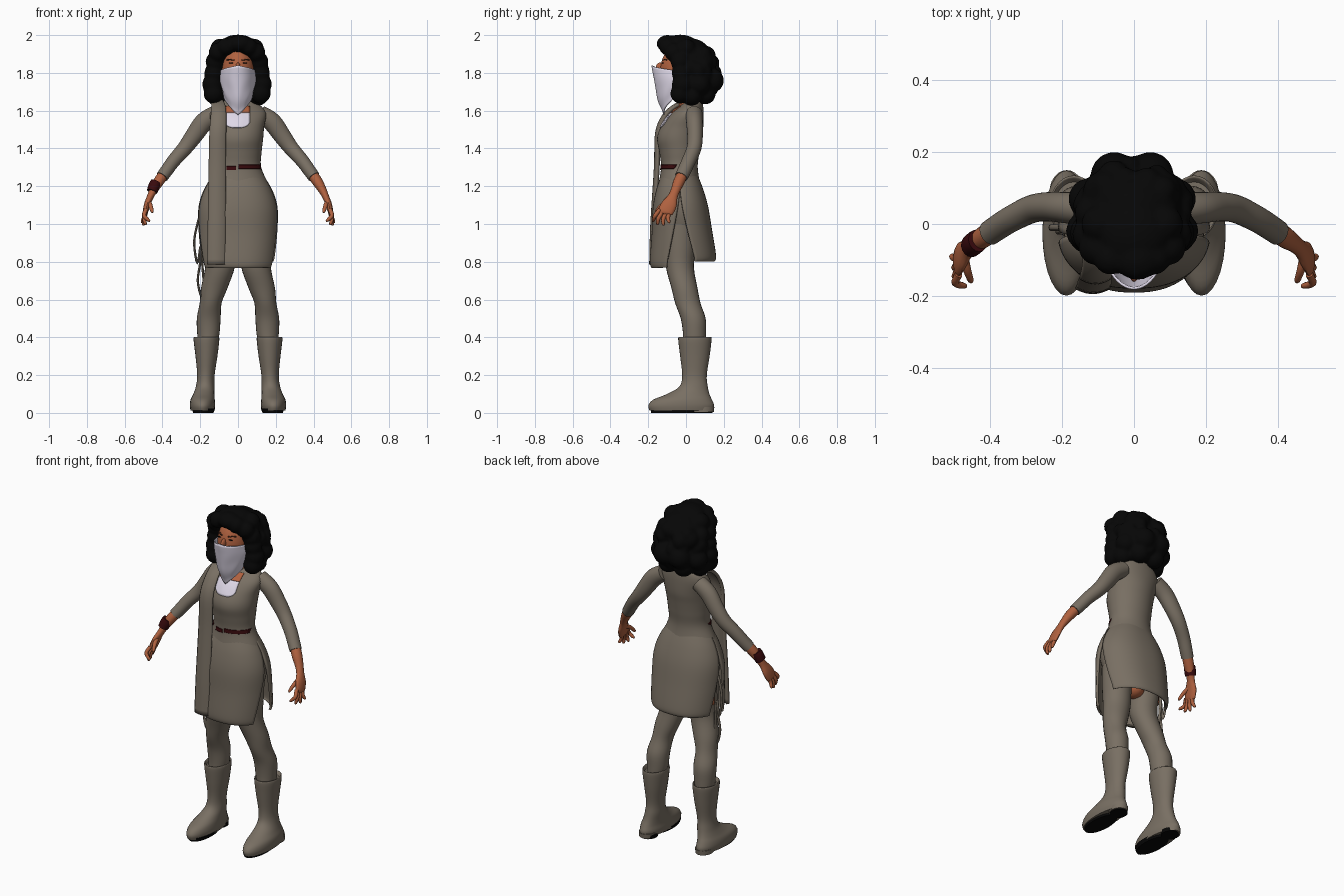
import bpy, bmesh, math, random
from mathutils import Vector, Matrix

if "Cube" in bpy.data.objects:
    bpy.data.objects.remove(bpy.data.objects["Cube"])

random.seed(4)


def material(name, rgb):
    m = bpy.data.materials.new(name)
    m.diffuse_color = (*rgb, 1)
    m.use_nodes = True
    m.node_tree.nodes["Principled BSDF"].inputs["Base Color"].default_value = m.diffuse_color
    return m


TAUPE = material("taupe_cloth", (0.19, 0.16, 0.125))
SKIN = material("skin", (0.43, 0.12, 0.05))
WHITE = material("white_cloth", (0.76, 0.71, 0.83))
BLACK = material("black", (0.002, 0.002, 0.002))
RED = material("dark_red_leather", (0.04, 0.003, 0.004))
BROWN = material("brown_brow", (0.06, 0.018, 0.01))


def finish(name, bm, mat, angle=50):
    bmesh.ops.recalc_face_normals(bm, faces=bm.faces[:])
    me = bpy.data.meshes.new(name)
    bm.to_mesh(me)
    bm.free()
    me.materials.append(mat)
    ob = bpy.data.objects.new(name, me)
    bpy.context.collection.objects.link(ob)
    bpy.ops.object.select_all(action='DESELECT')
    ob.select_set(True)
    bpy.context.view_layer.objects.active = ob
    bpy.ops.object.shade_smooth_by_angle(angle=math.radians(angle))
    return ob


def spline(rows, sub):
    """Smooth curve through rows of numbers."""
    out, n = [], len(rows)
    for i in range(n - 1):
        a, b, c, d = (rows[max(0, min(n - 1, i + k))] for k in (-1, 0, 1, 2))
        for j in range(sub):
            t = j / sub
            out.append([0.5 * (2 * q + (r - p) * t + (2 * p - 5 * q + 4 * r - s) * t * t
                               + (3 * q - p - 3 * r + s) * t ** 3)
                        for p, q, r, s in zip(a, b, c, d)])
    return out + [list(rows[-1])]


def loft(name, rows, mat, n=24, sub=4, flat=False, side=1):
    """Elliptical rings (x, y, z, rx, ry) skinned along a path."""
    pts = spline(rows, sub)
    bm = bmesh.new()
    rings = []
    for i, (x, y, z, rx, ry) in enumerate(pts):
        u, v = Vector((1, 0, 0)), Vector((0, 1, 0))
        if not flat:
            t = Vector(pts[min(i + 1, len(pts) - 1)][:3]) - Vector(pts[max(i - 1, 0)][:3])
            u = t.cross(v).normalized()
            v = u.cross(t).normalized()
        ring = []
        for k in range(n):
            a = 2 * math.pi * k / n
            p = Vector((x, y, z)) + u * rx * math.cos(a) + v * ry * math.sin(a)
            ring.append(bm.verts.new((p.x * side, p.y, p.z)))
        rings.append(ring)
    for a, b in zip(rings, rings[1:]):
        for k in range(n):
            bm.faces.new((a[k], a[(k + 1) % n], b[(k + 1) % n], b[k]))
    bm.faces.new(rings[0])
    bm.faces.new(rings[-1])
    return finish(name, bm, mat)


def sheet(name, f, nu, nv, mat, thick):
    """Thin plate from f(u, v), u in -1..1 and v in 0..1."""
    bm = bmesh.new()
    g = [[bm.verts.new(f(2 * i / nu - 1, j / nv)) for i in range(nu + 1)] for j in range(nv + 1)]
    for j in range(nv):
        for i in range(nu):
            bm.faces.new((g[j][i], g[j][i + 1], g[j + 1][i + 1], g[j + 1][i]))
    ob = finish(name, bm, mat)
    s = ob.modifiers.new("thickness", 'SOLIDIFY')
    s.thickness, s.offset = thick, 0
    return ob


def blobs(name, items, mat, sub=3):
    bm = bmesh.new()
    for c, r in items:
        m = Matrix.Translation(c) @ Matrix.Diagonal((*r, 1))
        bmesh.ops.create_icosphere(bm, subdivisions=sub, radius=1, matrix=m)
    return finish(name, bm, mat, 80)


# Bodice and hips
TORSO = [(0, .045, 1.67, .045, .04), (0, .035, 1.635, .11, .055), (0, .005, 1.585, .148, .088),
         (0, -.022, 1.51, .138, .113), (0, -.036, 1.45, .133, .117), (0, -.035, 1.38, .125, .106),
         (0, -.035, 1.3, .123, .097), (0, -.035, 1.2, .165, .112), (0, -.03, 1.1, .194, .13),
         (0, -.02, 1.0, .18, .12), (0, -.02, .9, .14, .085)]
loft("coat_bodice", TORSO, TAUPE, n=40, sub=6, flat=True)
blobs("inner_hips", [((0, .0, .89), (.055, .06, .05))], SKIN)
blobs("bare_thigh", [((-.168, -.015, .89), (.014, .022, .05))], SKIN)
TORSO_ROWS = spline(TORSO, 24)


def front_y(x, z, gap):
    _, cy, _, rx, ry = min(TORSO_ROWS, key=lambda r: abs(r[2] - z))
    return cy - ry * math.sqrt(max(0, 1 - (x / rx) ** 2)) - gap


def chest_patch(name, x0, x1, z0, z1, mat, gap=.003, scoop=0.0):
    def f(u, v):
        x = (x0 + x1) / 2 + u * (x1 - x0) / 2
        low = z0 + scoop * abs(u) ** 4
        z = low + v * (z1 - low)
        return x, front_y(x, z, gap), z
    sheet(name, f, 12, 8, mat, .006)


chest_patch("shirt_front", -.072, .062, 1.51, 1.588, WHITE, scoop=.025)
chest_patch("upper_chest", -.07, .062, 1.588, 1.622, SKIN, gap=.001)
chest_patch("belt_buckle", -.06, -.01, 1.285, 1.306, RED, gap=.001)
chest_patch("belt_strap", .002, .12, 1.292, 1.314, RED, gap=.001)
chest_patch("belt_end", -.122, -.095, 1.296, 1.31, RED, gap=.002)

# Skirt panels: (z, centre y, rx, ry, front spread, back spread)
SKIRT = [(1.27, -.035, .118, .086, 92, 92), (1.18, -.034, .172, .118, 91, 89),
         (1.08, -.03, .203, .141, 84, 86), (.95, -.022, .206, .154, 72, 79),
         (.81, -.016, .2, .169, 61, 70), (.775, -.016, .193, .162, 59, 69)]
SKIRT_ROWS = spline(SKIRT, 8)


def skirt_panel(name, sign, col, lift):
    def f(u, v):
        z, cy, rx, ry, *spread = SKIRT_ROWS[round(v * 40)]
        a = math.radians(spread[col]) * u
        s = math.sin(a)
        x = rx * math.copysign(abs(s) ** .85, s)
        return x, cy + sign * ry * math.cos(a), z + lift * v
    sheet(name, f, 28, 40, TAUPE, .012)


skirt_panel("skirt_front", -1, 0, -.005)
skirt_panel("skirt_back", 1, 1, .03)

# Long hanging scarf strip, running from the shoulder to the hem
STRIP = [(1.65, -.01, -.112, .03), (1.62, -.07, -.104, .034), (1.57, -.12, -.103, .037),
         (1.48, -.155, -.107, .04), (1.3, -.161, -.109, .042), (1.0, -.18, -.112, .044),
         (.785, -.186, -.115, .046)]
STRIP_ROWS = spline(STRIP, 5)


def strip(u, v):
    z, y, x, w = STRIP_ROWS[round(v * 30)]
    return x + u * w, y + .014 * u * u, z


sheet("hanging_scarf", strip, 10, 30, TAUPE, .018)

# Cords hanging at the hip
for i, path in enumerate([
        [(-.19, -.01, 1.08), (-.215, -.01, 1.0), (-.232, -.01, .9), (-.215, -.01, .79), (-.2, -.01, .88)],
        [(-.19, -.01, .95), (-.2, -.015, .8), (-.213, -.02, .7), (-.195, -.02, .62),
         (-.18, -.02, .66), (-.19, -.01, .8), (-.2, 0, 1.0)]]):
    loft("hip_cord_%d" % i, [(*p, .006, .009) for p in path], TAUPE, n=8)

# Arms, hands, legs and boots, mirrored
ARM = [(.115, .042, 1.585, .045, .045), (.18, .045, 1.54, .05, .044), (.235, .048, 1.465, .046, .041),
       (.283, .042, 1.4, .04, .039), (.34, .015, 1.335, .036, .037), (.38, -.01, 1.28, .034, .036),
       (.402, -.025, 1.25, .033, .035)]
FOREARM = [(.385, -.012, 1.275, .028, .028), (.42, -.037, 1.225, .028, .03),
           (.447, -.055, 1.18, .022, .025), (.464, -.07, 1.145, .018, .026),
           (.48, -.088, 1.105, .017, .04), (.49, -.108, 1.065, .014, .04), (.493, -.112, 1.052, .007, .03)]
FINGERS = [(-.14, 1.075, .472, -.172, 1.012), (-.125, 1.065, .49, -.15, .995),
           (-.105, 1.06, .5, -.12, .992), (-.085, 1.065, .507, -.09, 1.005)]
LEG = [(.095, -.03, 1.0, .085, .085), (.096, -.032, .88, .08, .082), (.096, -.032, .77, .078, .074),
       (.126, -.008, .66, .07, .069), (.145, .01, .58, .058, .067), (.155, .038, .5, .063, .066),
       (.157, .045, .42, .059, .061), (.16, .045, .36, .05, .06)]
BOOT = [(.167, .047, .385, .055, .07), (.167, .047, .402, .064, .084), (.167, .047, .385, .068, .088),
        (.167, .047, .3, .058, .078), (.17, .045, .2, .046, .065), (.174, .04, .14, .049, .075),
        (.181, .012, .1, .056, .112), (.187, -.018, .07, .064, .155), (.188, -.025, .04, .067, .174),
        (.188, -.025, .012, .063, .168)]
for side, word in ((1, "left"), (-1, "right")):
    loft(word + "_sleeve", ARM, TAUPE, side=side)
    loft(word + "_forearm", FOREARM, SKIN, n=16, side=side)
    for i, (y, z, tx, ty, tz) in enumerate(FINGERS):
        mid = (.497, (y + ty) / 2 - .008, (z + tz) / 2)
        loft("%s_finger_%d" % (word, i), [(.488, y, z, .011, .011), (*mid, .011, .011),
             (tx, ty, tz + .006, .008, .008), (tx, ty, tz, .003, .003)], SKIN, n=8, side=side)
    loft(word + "_thumb", [(.475, -.085, 1.12, .014, .014), (.465, -.125, 1.1, .012, .012),
         (.455, -.155, 1.07, .009, .009), (.453, -.16, 1.06, .004, .004)], SKIN, n=8, side=side)
    loft(word + "_leg", LEG, TAUPE, flat=True, side=side)
    loft(word + "_boot", BOOT, TAUPE, n=28, flat=True, side=side)
    # black tread shows at the inner edge and underneath
    loft(word + "_sole", [(.184, -.062, 0, .054, .122), (.182, -.062, .022, .061, .126)],
         BLACK, sub=1, flat=True, side=side)
    loft(word + "_heel", [(.188, .09, .004, .047, .057), (.187, .09, .03, .048, .06)],
         TAUPE, sub=1, flat=True, side=side)
    loft(word + "_heel_tread", [(.183, .088, 0, .046, .053), (.181, .088, .022, .046, .05)],
         BLACK, sub=1, flat=True, side=side)
loft("wristband", [(.434, -.046, 1.222, .029, .032), (.444, -.053, 1.2, .031, .033),
                   (.455, -.062, 1.172, .028, .032)], RED, n=16, side=-1)

# Neck and head
loft("neck", [(0, .03, 1.58, .06, .05), (0, .01, 1.64, .047, .05), (0, 0, 1.74, .045, .05)],
     SKIN, flat=True)
HEAD, HR = Vector((0, -.035, 1.81)), Vector((.086, .102, .135))
blobs("head", [(HEAD, HR), ((0, -.135, 1.825), (.013, .026, .03))], SKIN, 4)


def face_dot(x, z, rx, rz):
    y = HEAD.y - HR.y * math.sqrt(1 - (x / HR.x) ** 2 - ((z - HEAD.z) / HR.z) ** 2)
    return (x, y, z), (rx, .005, rz)


blobs("eyes", [face_dot(s * .035, 1.852, .014, .0035) for s in (1, -1)], BLACK)
blobs("brows", [face_dot(s * x, z, .011, .0035) for s in (1, -1)
                for x, z in ((.026, 1.868), (.04, 1.871), (.052, 1.869))], BROWN)

# Face scarf: wraps the nose and cheeks and hangs to a point
WRAP = spline([(-.179, .09, -.035), (-.168, .093, -.04), (-.154, .089, -.045),
               (-.143, .082, -.05), (-.118, .07, -.055)], 5)


def wrap(u, v):
    yf, rx, cy = WRAP[round(v * 20)]
    a = math.radians(88) * u
    top, low = 1.84 - .03 * abs(u), 1.576 + .1 * abs(u)
    fold = .004 * math.sin(9 * v + 5 * abs(u)) * v
    return ((rx + fold) * math.sin(a), cy + (yf - cy + fold) * math.cos(a) ** 1.1,
            top + (low - top) * v)


sheet("face_scarf", wrap, 24, 20, WHITE, .007)

# Curly hair: overlapping curls blended into one soft mass
curls = [((0, .035, 1.85), (.135, .112, .132)), ((0, .06, 1.74), (.135, .105, .09)),
         ((.01, -.098, 1.955), (.065, .058, .046)), ((0, -.03, 1.95), (.095, .09, .053))]
for s in (1, -1):
    for x, y, z, r in [(.06, -.095, 1.938, .047), (.1, -.065, 1.91, .05), (.115, -.03, 1.86, .052),
                       (.123, -.025, 1.8, .051), (.13, -.02, 1.74, .055), (.125, -.03, 1.69, .053),
                       (.11, .03, 1.68, .055), (.12, .07, 1.74, .058), (.05, .1, 1.69, .058),
                       (.05, .135, 1.76, .066), (.09, 0, 1.93, .052), (.08, .09, 1.86, .058)]:
        curls.append(((s * x - .005, y, z), (r, r, r)))
for i in range(45):
    a, h = random.uniform(-.25, math.pi + .25), random.uniform(-.75, .5)
    w = math.sqrt(1 - h * h)
    p = (.128 * w * math.cos(a), .042 + .115 * w * math.sin(a) - .05 * max(h, 0), 1.825 + .155 * h)
    r = random.uniform(.03, .045)
    curls.append((p, (r, r, r * 1.15)))
hair = blobs("hair", curls, BLACK)
rm = hair.modifiers.new("blend", 'REMESH')
rm.mode, rm.voxel_size, rm.use_smooth_shade = 'VOXEL', .009, True
sm = hair.modifiers.new("soften", 'SMOOTH')
sm.factor, sm.iterations = .5, 5
